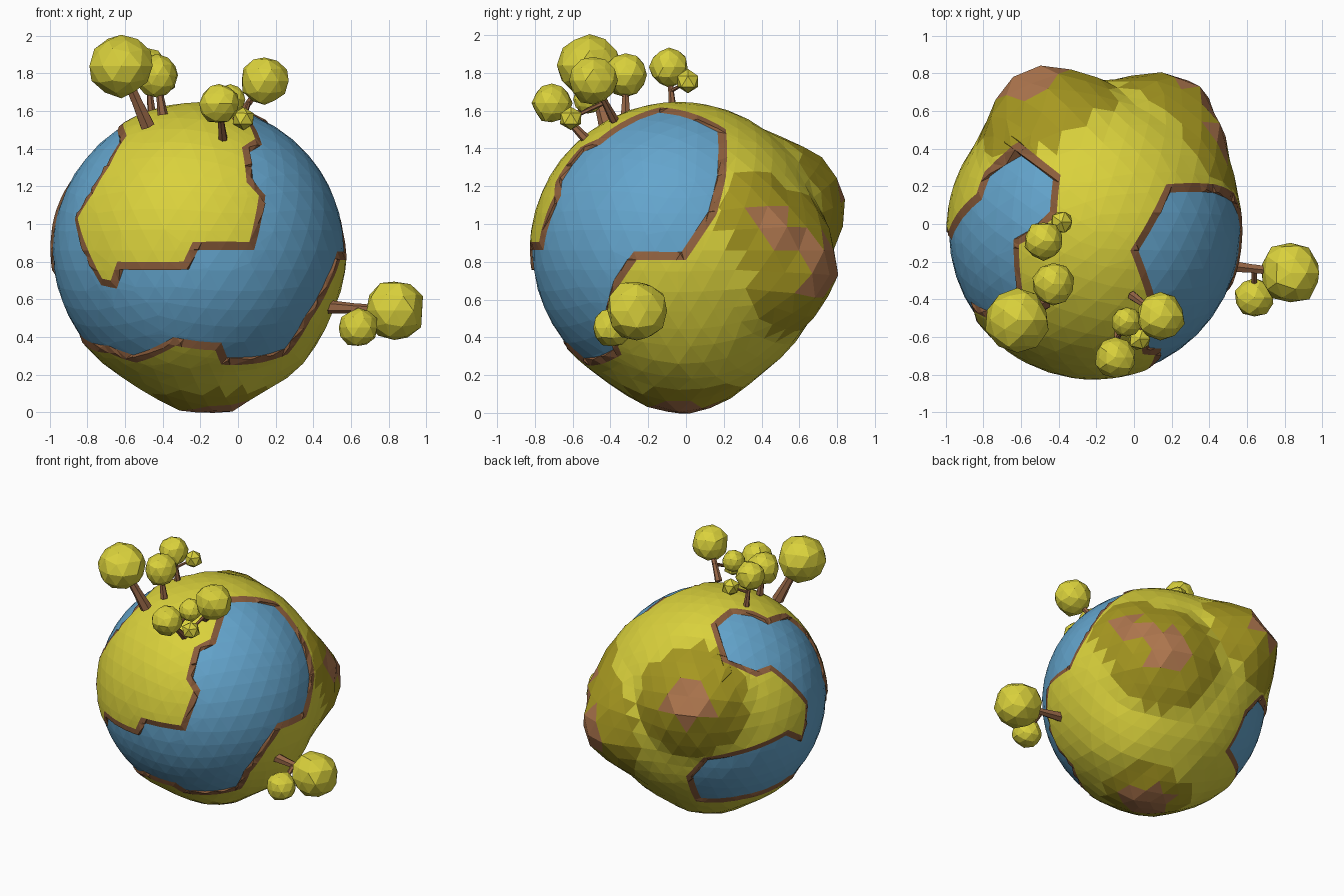
import bpy, bmesh, random
from math import sin, cos, radians, sqrt
from mathutils import Vector

if "Cube" in bpy.data.objects:
    bpy.data.objects.remove(bpy.data.objects["Cube"])

random.seed(4)
CENTRE = Vector((-0.21, -0.04, 0.86))
LAND, WATER = 0.787, 0.773


def material(name, rgb):
    m = bpy.data.materials.new(name)
    m.diffuse_color = (*rgb, 1)
    m.use_nodes = True
    m.node_tree.nodes["Principled BSDF"].inputs["Base Color"].default_value = m.diffuse_color
    return m


GRASS = material("grass", (0.70, 0.64, 0.045))
SEA = material("sea", (0.127, 0.376, 0.61))
SHORE = material("shore", (0.26, 0.11, 0.045))
SLOPE = material("slope", (0.39, 0.32, 0.015))
ROCK = material("rock", (0.42, 0.18, 0.075))
BARK = material("bark", (0.30, 0.13, 0.06))


def finish(name, bm, mats):
    me = bpy.data.meshes.new(name)
    bm.to_mesh(me)
    bm.free()
    for m in mats:
        me.materials.append(m)
    ob = bpy.data.objects.new(name, me)
    bpy.context.collection.objects.link(ob)
    return ob


def ball_dir(azimuth, elevation, u, v):
    """Direction of the ball surface point seen at (u, v) from a viewing angle."""
    a, e = radians(azimuth), radians(elevation)
    right = Vector((cos(a), sin(a), 0))
    fwd = Vector((sin(a) * cos(e), -cos(a) * cos(e), sin(e)))
    up = Vector((-sin(a) * sin(e), cos(a) * sin(e), cos(e)))
    d = sqrt(max(0, 0.616 - u * u - v * v))
    return (right * u + up * v + fwd * d).normalized()


def front(*pts):
    return [ball_dir(0, 0, x + 0.21, z - 0.86) for x, z in pts]


def side(*pts):
    return [ball_dir(90, 0, y + 0.04, z - 0.86) for y, z in pts]


def top(*pts):
    return [ball_dir(0, 90, x + 0.21, y + 0.04) for x, y in pts]


def back(*pts):
    return [ball_dir(215, 25, u, v) for u, v in pts]


# coastline: one ocean wrapping the front, with a lobe up each side
coast = (
    top((0.17, 0.21), (-0.02, -0.14))
    + front((0.09, 1.45), (0.02, 1.405), (0.045, 1.22), (0.11, 1.15), (0.06, 0.905),
            (-0.24, 0.905), (-0.29, 0.80), (-0.64, 0.80), (-0.675, 0.70), (-0.72, 0.71),
            (-0.79, 0.85), (-0.85, 1.03), (-0.77, 1.16), (-0.68, 1.31))
    + top((-0.59, -0.36), (-0.61, -0.11), (-0.52, -0.06), (-0.41, 0.05), (-0.39, 0.26),
          (-0.59, 0.41), (-0.79, 0.28), (-0.835, 0.16))
    + back((0.632, -0.062), (0.605, -0.275), (0.51, -0.236), (0.208, -0.368), (-0.07, -0.417),
           (-0.194, -0.556), (-0.125, -0.729), (0.194, -0.715))
    + front((-0.83, 0.37), (-0.68, 0.315), (-0.54, 0.265), (-0.33, 0.355), (-0.12, 0.33),
            (-0.09, 0.255), (0.12, 0.265))
    + side((-0.34, 0.31), (-0.40, 0.49), (-0.35, 0.68), (-0.26, 0.81), (0.0, 0.81),
           (0.16, 1.05), (0.21, 1.25)))


def offset(loop, w):
    out = []
    for i, p in enumerate(loop):
        q, r = loop[i - 1], loop[(i + 1) % len(loop)]
        n1, n2 = q.cross(p).normalized(), p.cross(r).normalized()
        b = (n1 + n2).normalized()
        out.append((p + b * (w / max(0.6, b.dot(n1)))).normalized())
    return out


waterline = offset(coast, 0.055)
INLAND = Vector((0.5, 0.75, -0.4)).normalized()


def edges_of(loop):
    return [(a, b, a.cross(b)) for a, b in zip(loop, loop[1:] + loop[:1])]


def inside(q, edges):
    """Count coast crossings on the arc from a known inland point."""
    n, hits = INLAND.cross(q), 0
    for a, b, m in edges:
        if (a.dot(n) > 0) != (b.dot(n) > 0) and (INLAND.dot(m) > 0) != (q.dot(m) > 0):
            t = n.cross(m)
            hits += ((a + b).dot(t) > 0) == ((INLAND + q).dot(t) > 0)
    return hits % 2 == 1


# mountains: direction, height, foot angle, rock angle, slope angle
PEAKS = [(Vector(d).normalized(), *r) for d, *r in (
    ((-0.33, 0.80, 0.34), 0.17, 0.60, 0.19, 0.50),
    ((0.63, 0.49, 0.16), 0.05, 0.45, 0.13, 0.36),
    ((0.59, 0.64, 0.03), 0.10, 0.45, 0.12, 0.40),
    ((0.51, 0.77, -0.10), 0.15, 0.60, 0.17, 0.48),
    ((0.08, 0.02, -0.86), 0.08, 0.60, 0.20, 0.40),
    ((0.42, 0.15, -0.70), 0.045, 0.60, 0.0, 0.0))]


def height(d):
    h = 0
    for p, top_h, foot, _, _ in PEAKS:
        t = min(1, max(0, (foot - d.angle(p)) / (foot - 0.14)))
        h = max(h, top_h * t ** 1.3)
    return h


# planet: low-poly ball cut along the coast and the waterline
bm = bmesh.new()
bmesh.ops.create_icosphere(bm, subdivisions=4, radius=1)
for loop in (coast, waterline):
    for a, b, m in edges_of(loop):
        n, mid = m.normalized(), (a + b).normalized()
        reach = a.angle(b) / 2 + 0.09
        faces = [f for f in bm.faces
                 if abs(f.calc_center_median().dot(n)) < 0.13
                 and f.calc_center_median().angle(mid) < reach]
        geom = set(faces)
        for f in faces:
            geom.update(f.edges)
            geom.update(f.verts)
        bmesh.ops.bisect_plane(bm, geom=list(geom), dist=1e-4, plane_co=(0, 0, 0), plane_no=n)
bmesh.ops.triangulate(bm, faces=[f for f in bm.faces if len(f.verts) > 3])

coast_edges, water_edges = edges_of(coast), edges_of(waterline)
for f in bm.faces:
    c = f.calc_center_median().normalized()
    if inside(c, water_edges):
        f.material_index = 1
    elif inside(c, coast_edges):
        f.material_index = 2
    elif any(c.angle(p) < rock for p, _, _, rock, _ in PEAKS):
        f.material_index = 4
    elif any(c.angle(p) < slope for p, _, _, _, slope in PEAKS):
        f.material_index = 3
for v in bm.verts:
    d = v.co.normalized()
    kinds = {f.material_index for f in v.link_faces}
    if 1 in kinds:
        r = WATER
    else:
        h = height(d)
        r = LAND + h + random.uniform(-0.12, 0.12) * h
    v.co = CENTRE + d * r
finish("planet", bm, [GRASS, SEA, SHORE, SLOPE, ROCK])


def leaf_ball(name, x, y, z, r):
    bm = bmesh.new()
    bmesh.ops.create_icosphere(bm, subdivisions=2 if r > 0.07 else 1, radius=r * 1.03)
    for v in bm.verts:
        v.co = v.co * random.uniform(0.90, 1.02) + Vector((x, y, z))
    finish(name, bm, [GRASS])


def trunk(name, base, tip, r):
    base, tip = Vector(base), Vector(tip)
    axis = tip - base
    bm = bmesh.new()
    bmesh.ops.create_cone(bm, cap_ends=True, segments=6, radius1=r, radius2=r * 0.7,
                          depth=axis.length)
    rot = axis.to_track_quat('Z', 'Y')
    for v in bm.verts:
        v.co = rot @ v.co + (base + tip) / 2
    finish(name, bm, [BARK])


# trees: trunk base, then the leaf balls, each reached by its own branch
TREES = {
    "left_tree": ((-0.48, -0.42, 1.52), 0.042, [(-0.62, -0.51, 1.84, 0.17)]),
    "left_small_tree": ((-0.40, -0.32, 1.58), 0.028, [(-0.43, -0.32, 1.79, 0.115)]),
    "top_tree": ((-0.46, -0.07, 1.60), 0.022,
                 [(-0.48, -0.09, 1.83, 0.105), (-0.385, 0.01, 1.755, 0.065)]),
    "front_tree": ((-0.08, -0.53, 1.45), 0.026,
                   [(-0.10, -0.71, 1.64, 0.108), (-0.04, -0.52, 1.66, 0.08)]),
    "middle_tree": ((-0.01, -0.38, 1.55), 0.026,
                    [(0.14, -0.49, 1.76, 0.13), (0.03, -0.61, 1.56, 0.065)]),
    "right_tree": ((0.48, -0.22, 0.56), 0.036,
                   [(0.83, -0.26, 0.54, 0.165), (0.64, -0.39, 0.45, 0.105)]),
}
for name, (base, r, balls) in TREES.items():
    fork = Vector(base).lerp(Vector(balls[0][:3]), 0.45)
    trunk(name + "_trunk", base, fork, r)
    for i, ball in enumerate(balls):
        trunk(f"{name}_branch_{i}", fork, ball[:3], r * (0.75 if i == 0 else 0.5))
        leaf_ball(f"{name}_leaves_{i}", *ball)
